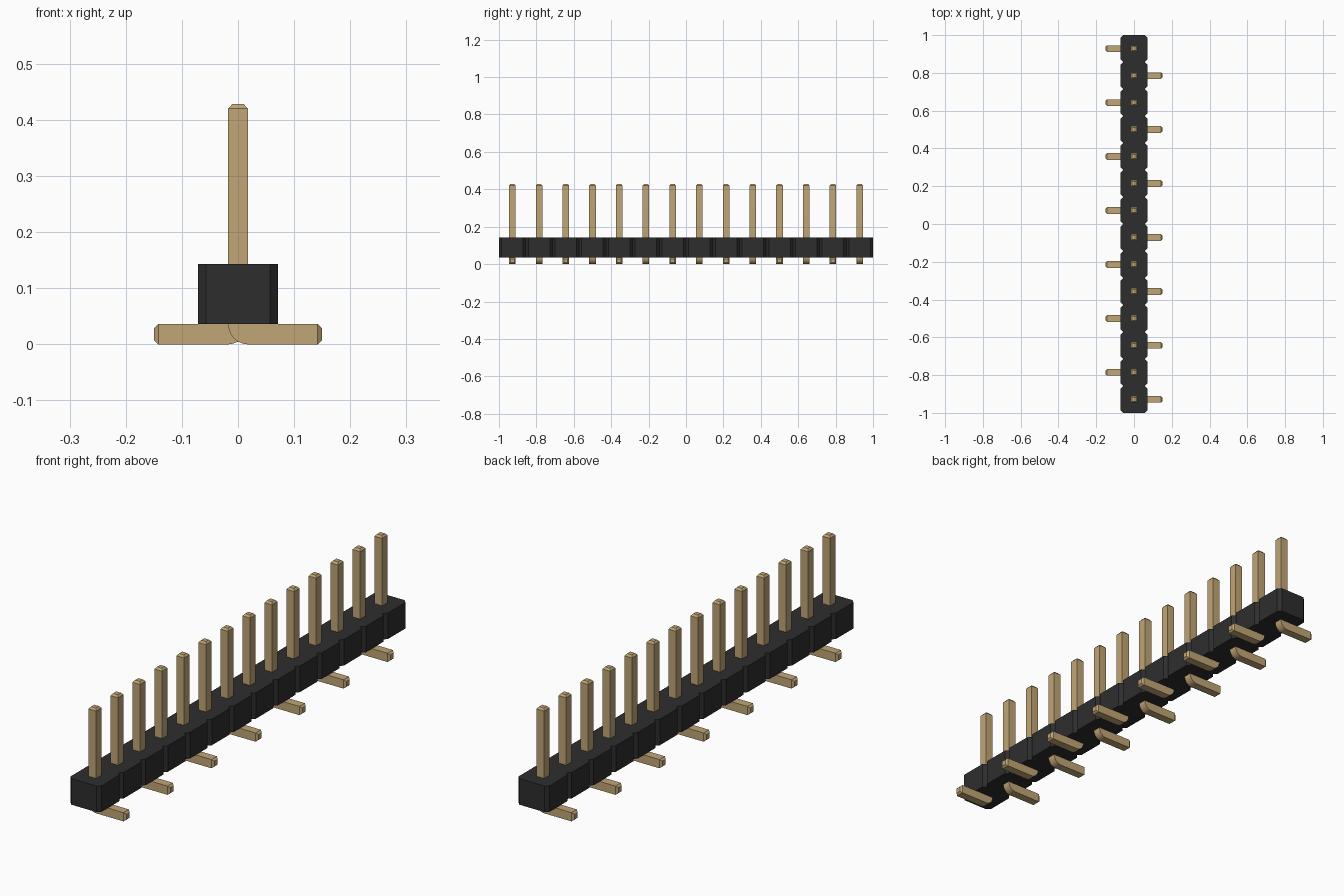
import bpy, bmesh, math
from mathutils import Vector

old = bpy.data.objects.get("Cube")
if old:
    bpy.data.objects.remove(old, do_unlink=True)

COUNT = 14
PITCH = 2 / COUNT
HALF_W, CHAMFER = 0.071, 0.014      # housing half width and corner cut
BASE, TOP = 0.036, 0.143            # housing underside and top
R, TIP_R, TIP = 0.0175, 0.0105, 0.008   # pin half width, tip half width, taper length
PIN_TOP, FOOT_END = 0.428, 0.15


def material(name, color, roughness):
    mat = bpy.data.materials.new(name)
    mat.use_nodes = True
    mat.diffuse_color = (*color, 1)
    bsdf = mat.node_tree.nodes["Principled BSDF"]
    bsdf.inputs["Base Color"].default_value = (*color, 1)
    bsdf.inputs["Roughness"].default_value = roughness
    return mat


def finish(bm, name, mat):
    bmesh.ops.recalc_face_normals(bm, faces=bm.faces)
    mesh = bpy.data.meshes.new(name)
    bm.to_mesh(mesh)
    bm.free()
    mesh.materials.append(mat)
    obj = bpy.data.objects.new(name, mesh)
    bpy.context.collection.objects.link(obj)
    return obj


black = material("black plastic", (0.027, 0.027, 0.028), 0.6)
gold = material("gold metal", (0.53, 0.38, 0.18), 0.5)

# Housing: a row of chamfered cells sharing V notches, extruded upward
side = []
for i in range(COUNT):
    y0 = -1 + i * PITCH
    y1 = y0 + PITCH
    side += [(HALF_W - CHAMFER, y0), (HALF_W, y0 + CHAMFER), (HALF_W, y1 - CHAMFER)]
side.append((HALF_W - CHAMFER, 1))
outline = side + [(-x, y) for x, y in reversed(side)]
bm = bmesh.new()
floor = bm.faces.new([bm.verts.new((x, y, BASE)) for x, y in outline])
raised = bmesh.ops.extrude_face_region(bm, geom=[floor], use_keep_orig=True)
bmesh.ops.translate(bm, vec=(0, 0, TOP - BASE),
                    verts=[v for v in raised["geom"] if isinstance(v, bmesh.types.BMVert)])
finish(bm, "housing", black)

# Pin: square sections swept down the post, round the bend and along the foot
# Each section is (outer x, outer z, inner x, inner z, half depth)
sections = [(-TIP_R, PIN_TOP, TIP_R, PIN_TOP, TIP_R),
            (-R, PIN_TOP - TIP, R, PIN_TOP - TIP, R)]
STEPS = 6
for k in range(STEPS + 1):
    a = math.pi / 2 * k / STEPS
    sections.append((R - 2 * R * math.cos(a), BASE - BASE * math.sin(a), R, BASE, R))
mid = BASE / 2
sections += [(FOOT_END - TIP, 0, FOOT_END - TIP, BASE, R),
             (FOOT_END, mid - TIP_R, FOOT_END, mid + TIP_R, TIP_R)]

bm = bmesh.new()
rings = []
for ox, oz, ix, iz, d in sections:
    corners = [(ox, -d, oz), (ix, -d, iz), (ix, d, iz), (ox, d, oz)]
    rings.append([bm.verts.new(Vector(c)) for c in corners])
for a, b in zip(rings, rings[1:]):
    for j in range(4):
        n = (j + 1) % 4
        bm.faces.new((a[j], a[n], b[n], b[j]))
bm.faces.new(rings[0])
bm.faces.new(rings[-1])
bmesh.ops.remove_doubles(bm, verts=bm.verts, dist=0.0001)
first = finish(bm, "pin_1", gold)
bpy.ops.object.select_all(action="DESELECT")
first.select_set(True)
bpy.context.view_layer.objects.active = first
bpy.ops.object.shade_smooth_by_angle(angle=math.radians(25))

# Row of pins, feet alternating between the two sides
for i in range(COUNT):
    pin = first if i == 0 else first.copy()
    if i:
        pin.name = f"pin_{i + 1}"
        bpy.context.collection.objects.link(pin)
    pin.location.y = -1 + (i + 0.5) * PITCH
    pin.rotation_euler.z = math.pi * (i % 2)
